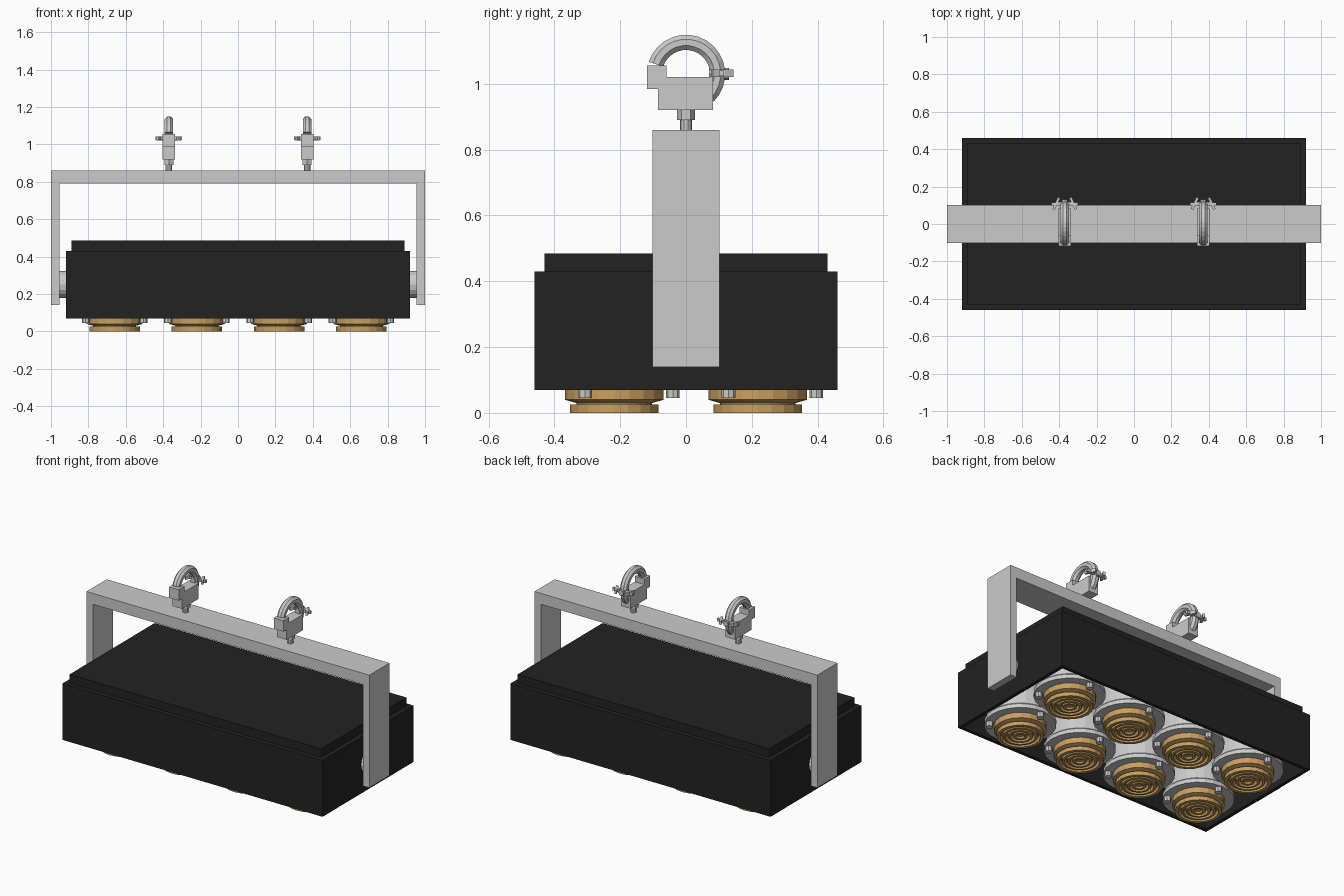
import bpy, bmesh, math
from mathutils import Matrix, Vector

if "Cube" in bpy.data.objects:
    bpy.data.objects.remove(bpy.data.objects["Cube"])


def material(name, rgb):
    m = bpy.data.materials.new(name)
    m.diffuse_color = (*rgb, 1)
    m.use_nodes = True
    m.node_tree.nodes["Principled BSDF"].inputs["Base Color"].default_value = m.diffuse_color
    return m


BLACK = material("black_paint", (0.016, 0.016, 0.017))
GOLD = material("amber_lens", (0.58, 0.35, 0.12))


def finish(name, bm, mat=None):
    bmesh.ops.recalc_face_normals(bm, faces=bm.faces)
    me = bpy.data.meshes.new(name)
    bm.to_mesh(me)
    bm.free()
    ob = bpy.data.objects.new(name, me)
    bpy.context.collection.objects.link(ob)
    if mat:
        me.materials.append(mat)
    return ob


def add_box(bm, lo, hi, rot=None):
    lo, hi = Vector(lo), Vector(hi)
    m = Matrix.Translation((lo + hi) / 2) @ (rot or Matrix()) @ Matrix.Diagonal((*(hi - lo), 1))
    return bmesh.ops.create_cube(bm, size=1, matrix=m)


def add_cyl(bm, centre, r, depth, axis='Z', seg=12):
    rot = {'X': Matrix.Rotation(math.pi / 2, 4, 'Y'),
           'Y': Matrix.Rotation(math.pi / 2, 4, 'X'), 'Z': Matrix()}[axis]
    bmesh.ops.create_cone(bm, cap_ends=True, segments=seg, radius1=r, radius2=r,
                          depth=depth, matrix=Matrix.Translation(centre) @ rot)


def extrude_profile(name, pts, axis, half, mat=None):
    """Extrude a 2D (u, z) outline along 'X' or 'Y', centred on 0."""
    bm = bmesh.new()
    vs = [bm.verts.new((-half, u, z) if axis == 'X' else (u, -half, z)) for u, z in pts]
    f = bm.faces.new(vs)
    new = bmesh.ops.extrude_face_region(bm, geom=[f])['geom']
    d = Vector((2 * half, 0, 0)) if axis == 'X' else Vector((0, 2 * half, 0))
    bmesh.ops.translate(bm, vec=d, verts=[v for v in new if isinstance(v, bmesh.types.BMVert)])
    return finish(name, bm, mat)


def lathe(name, pts, seg, mat=None):
    """Revolve an (r, z) profile around z and cap both ends."""
    bm = bmesh.new()
    rings = [[bm.verts.new((r * math.cos(2 * math.pi * i / seg),
                            r * math.sin(2 * math.pi * i / seg), z)) for i in range(seg)]
             for r, z in pts]
    for a, b in zip(rings, rings[1:]):
        for i in range(seg):
            j = (i + 1) % seg
            bm.faces.new((a[i], a[j], b[j], b[i]))
    bm.faces.new(rings[0])
    bm.faces.new(rings[-1])
    return finish(name, bm, mat)


def copies(ob, places):
    ob.location = places[0]
    for p in places[1:]:
        c = ob.copy()
        c.location = p
        bpy.context.collection.objects.link(c)


# housing: box with an open, hollow underside
bm = bmesh.new()
add_box(bm, (-0.92, -0.46, 0.07), (0.92, 0.46, 0.43))
bm.normal_update()
bottom = min(bm.faces, key=lambda f: f.calc_center_median().z)
bmesh.ops.inset_region(bm, faces=[bottom], thickness=0.03)
new = bmesh.ops.extrude_face_region(bm, geom=[bottom])['geom']
bmesh.ops.translate(bm, vec=(0, 0, 0.32), verts=[v for v in new if isinstance(v, bmesh.types.BMVert)])
if bottom.is_valid:
    bmesh.ops.delete(bm, geom=[bottom], context='FACES_ONLY')
finish("housing", bm, BLACK)

# stepped lid
bm = bmesh.new()
add_box(bm, (-0.89, -0.43, 0.43), (0.89, 0.43, 0.485))
finish("lid", bm, BLACK)

# mounting yoke
extrude_profile("yoke", [(-1, 0.14), (-1, 0.86), (1, 0.86), (1, 0.14), (0.955, 0.14),
                         (0.955, 0.79), (-0.955, 0.79), (-0.955, 0.14)], 'Y', 0.102)

# tilt pivots between yoke and housing
bm = bmesh.new()
for s in (-1, 1):
    add_cyl(bm, (s * 0.937, 0, 0.25), 0.072, 0.05, 'X', 16)
finish("tilt_pivots", bm)

# eight lamps: reflector can, amber ribbed lens, three retaining clips
spots = [(x, y, 0) for x in (-0.66, -0.22, 0.22, 0.66) for y in (-0.218, 0.218)]
copies(lathe("lamp_can", [(0.13, 0.075), (0.205, 0.075), (0.205, 0.1), (0.195, 0.11),
                          (0.185, 0.2), (0.15, 0.29), (0.09, 0.35)], 24), spots)
lens = [(0.15, 0.08), (0.15, 0.04), (0.115, 0.03), (0.115, 0.025), (0.135, 0.025), (0.135, 0)]
for r in (0.115, 0.085, 0.055):
    lens += [(r, 0), (r - 0.006, 0.022), (r - 0.015, 0.022), (r - 0.015, 0.002)]
lens += [(0.025, 0.002), (0.02, 0.012)]
copies(lathe("lamp_lens", lens, 20, GOLD), spots)
bm = bmesh.new()
for deg in (90, 210, 330):
    a = math.radians(deg)
    add_cyl(bm, (0.178 * math.cos(a), 0.178 * math.sin(a), 0.065), 0.021, 0.04, 'Z', 8)
copies(finish("lamp_clips", bm), spots)

# pipe clamps on top of the yoke
clamps = [(-0.37, 0, 0), (0.37, 0, 0)]
copies(extrude_profile("clamp_body", [(-0.085, 0.92), (0.082, 0.92), (0.082, 1.02), (-0.06, 1.02),
                                      (-0.06, 1.055), (-0.118, 1.055), (-0.118, 0.985),
                                      (-0.085, 0.985)], 'X', 0.034), clamps)

# clamp stem and nut
bm = bmesh.new()
add_cyl(bm, (0, 0, 0.89), 0.018, 0.07, 'Z', 10)
add_cyl(bm, (0, 0, 0.905), 0.028, 0.03, 'Z', 6)
copies(finish("clamp_stem", bm), clamps)

# hook: octagonal tube swept along an arc
bm = bmesh.new()
rings = []
for i in range(17):
    a = math.radians(162 - 207 * i / 16)
    ring = []
    for k in range(8):
        t = math.pi * (k + 0.5) / 4
        r = 0.096 + 0.025 * math.cos(t)
        ring.append(bm.verts.new((0.025 * math.sin(t), r * math.cos(a), 1.03 + r * math.sin(a))))
    rings.append(ring)
for p, q in zip(rings, rings[1:]):
    for k in range(8):
        bm.faces.new((p[k], p[(k + 1) % 8], q[(k + 1) % 8], q[k]))
bm.faces.new(rings[0])
bm.faces.new(rings[-1])
copies(finish("clamp_hook", bm), clamps)

# wing nut with splayed wings
bm = bmesh.new()
add_cyl(bm, (0, 0.1, 1.03), 0.018, 0.06, 'Y', 8)
add_box(bm, (-0.05, 0.1, 1.022), (0.05, 0.118, 1.042))
for s in (-1, 1):
    add_box(bm, (s * 0.045 - 0.007, 0.075, 1.021), (s * 0.045 + 0.007, 0.145, 1.043),
            Matrix.Rotation(s * 0.45, 4, 'Z'))
    add_box(bm, (s * 0.058 - 0.013, 0.1, 1.023), (s * 0.058 + 0.013, 0.115, 1.041))
copies(finish("wing_nut", bm), clamps)
